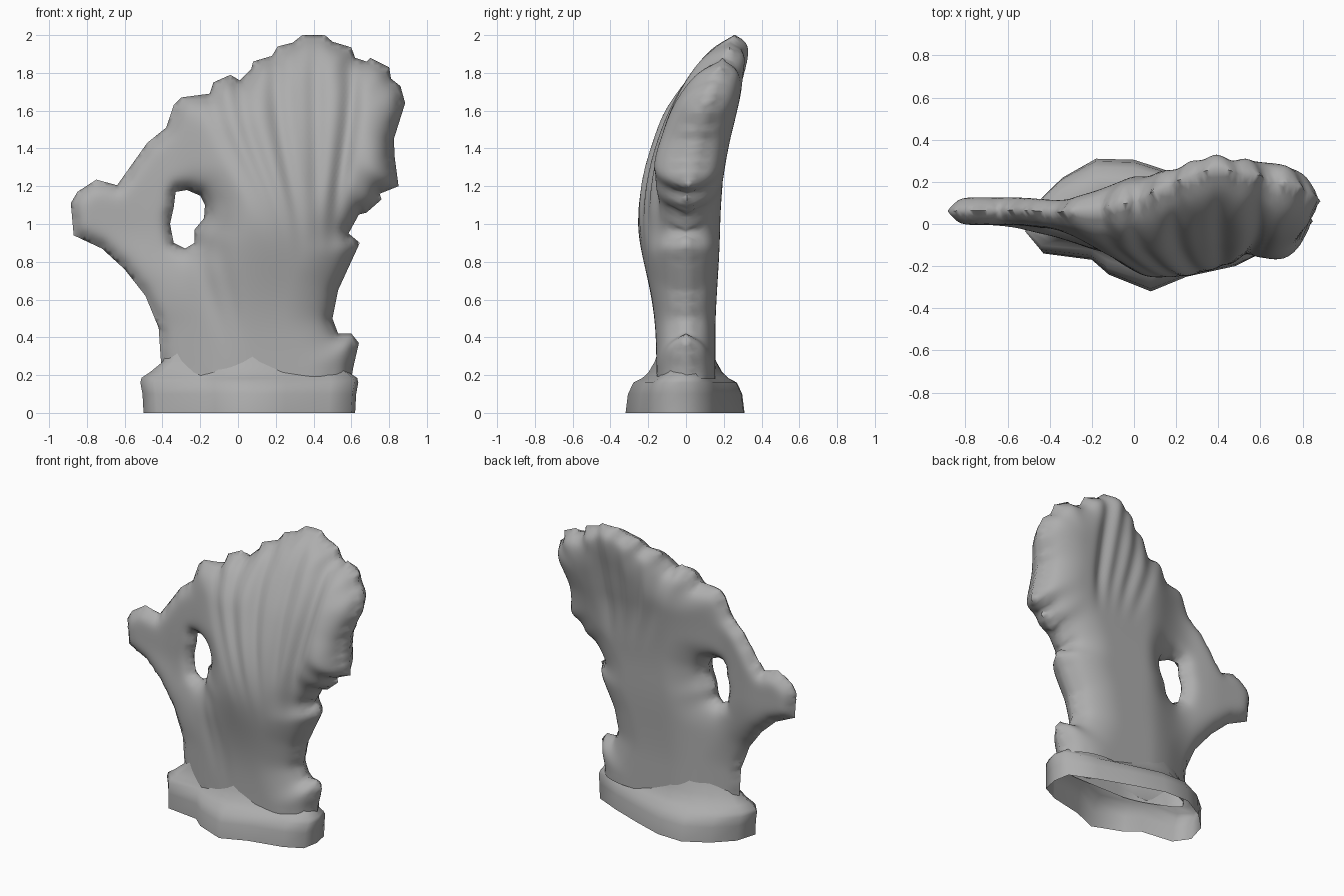
import bpy, bmesh, math
from mathutils import Vector
from mathutils.geometry import delaunay_2d_cdt

cube = bpy.data.objects.get("Cube")
if cube:
    bpy.data.objects.remove(cube, do_unlink=True)

# One plain stone colour
stone = bpy.data.materials.new("stone_grey")
stone.use_nodes = True
grey = (0.42, 0.42, 0.42, 1)
stone.diffuse_color = grey
stone.node_tree.nodes["Principled BSDF"].inputs["Base Color"].default_value = grey
stone.node_tree.nodes["Principled BSDF"].inputs["Roughness"].default_value = 0.8

# Fan silhouette, from the lower left round to the lower right
OUTLINE = [(-.4, .18), (-.41, .3), (-.42, .45), (-.49, .62), (-.6, .76), (-.72, .87), (-.87, .94),
           (-.885, 1.11), (-.85, 1.17), (-.75, 1.235), (-.64, 1.205), (-.48, 1.43), (-.38, 1.51),
           (-.34, 1.63), (-.3, 1.67), (-.15, 1.69), (-.13, 1.75), (-.04, 1.79), (.01, 1.76),
           (.07, 1.82), (.08, 1.86), (.18, 1.89), (.21, 1.94), (.29, 1.96), (.34, 2), (.46, 2),
           (.5, 1.965), (.6, 1.935), (.62, 1.88), (.68, 1.86), (.7, 1.88), (.8, 1.83), (.81, 1.77),
           (.86, 1.73), (.885, 1.64), (.825, 1.45), (.83, 1.35), (.85, 1.2), (.75, 1.16),
           (.76, 1.13), (.68, 1.06), (.64, 1.05), (.585, .95), (.645, .9), (.53, .65), (.5, .5),
           (.53, .42), (.6, .42), (.64, .37), (.61, .24), (.6, .18)]
HOLE = [(-.34, 1.09), (-.33, 1.17), (-.27, 1.18), (-.2, 1.15), (-.175, 1.1), (-.18, 1.03),
        (-.23, .97), (-.23, .9), (-.28, .87), (-.34, .9), (-.36, 1.0)]
STEP = 0.02


def smooth(v, low, high):
    t = min(max((v - low) / (high - low), 0), 1)
    return t * t * (3 - 2 * t)


def mix(a, b, t):
    return a + (b - a) * t


def bump(v, centre, width):
    return math.exp(-((v - centre) / width) ** 2)


def subdivide(loop):
    """Closed loop of points no further apart than the grid step."""
    points = []
    for a, b in zip(loop, loop[1:] + loop[:1]):
        a, b = Vector(a), Vector(b)
        count = max(1, round((b - a).length / STEP))
        points += [a.lerp(b, i / count) for i in range(count)]
    return points


def inside(p, loop):
    odd = False
    for a, b in zip(loop, loop[1:] + loop[:1]):
        if (a[1] > p.y) != (b[1] > p.y) and p.x < a[0] + (b[0] - a[0]) * (p.y - a[1]) / (b[1] - a[1]):
            odd = not odd
    return odd


def in_fan(p):
    return inside(p, OUTLINE) and not inside(p, HOLE)


# Rim segments: every edge except the open bottom one
RIM = [(Vector(a), Vector(b)) for a, b in
       list(zip(OUTLINE, OUTLINE[1:])) + list(zip(HOLE, HOLE[1:] + HOLE[:1]))]


def rim_distance(p):
    best = 9
    for a, b in RIM:
        d = b - a
        t = min(max((p - a).dot(d) / d.length_squared, 0), 1)
        best = min(best, (p - a - d * t).length_squared)
    return math.sqrt(best)


def folds(x, z, creases):
    """Depth of the pleats, which run together toward the stem."""
    u = 0.42 + (x - 0.42) / mix(0.4, 1, smooth(z, 0.8, 1.75))
    return sum(bump(u, c, 0.04) * w for c, w in creases)


FRONT_CREASES = ((-.14, .6), (.01, .9), (.2, 1.1), (.31, .3), (.41, .9), (.6, 1.5))
BACK_CREASES = ((.05, .5), (.2, .8), (.33, .8), (.46, 1.2))


def depth(p):
    """Front and back y of the fan at a point of the silhouette."""
    x, z = p
    # The sheet curls backward with height, most on the right
    curl = 0.27 * max((z - 0.9) / 1.1, 0) ** 2.3 * mix(0.3, 1, smooth(x, -.45, .4))
    centre = curl + 0.06 * smooth(-x, .1, .6) * smooth(z, .5, 1)
    stem = mix(0.08, 0.155, smooth(x, -.4, 0))
    sheet = mix(0.065, 0.18, smooth(x, -.4, .05)) * mix(1, 0.8, smooth(z, 1.5, 1.95))
    rise = smooth(z, .4, 1.0)
    half = mix(stem, sheet, rise)
    reach = mix(0.26, sheet * 1.35, rise)
    edge = 1 - min(rim_distance(p) / reach, 1)
    round_off = math.sqrt(max(1 - edge * edge, 0))
    # Swollen front, side lobe, pleats and stem grooves
    front = half + 0.085 * bump(z, 1.1, .42) * bump(x, .17, .28) + 0.05 * bump(x, .74, .1) * bump(z, 1.35, .2)
    front -= 0.045 * folds(x, z, FRONT_CREASES) * smooth(z, .75, 1.3)
    for offset, lean in ((-.13, .3), (-.04, .2)):
        front -= 0.02 * bump(z, .6, .22) * bump(x, offset - lean * (z - .6), .03)
    back = half - 0.04 * folds(x, z, BACK_CREASES) * smooth(z, 1.15, 1.5)
    return centre - front * round_off, centre + back * round_off


def finish(name, bm, angle):
    mesh = bpy.data.meshes.new(name)
    bm.to_mesh(mesh)
    bm.free()
    mesh.materials.append(stone)
    obj = bpy.data.objects.new(name, mesh)
    bpy.context.collection.objects.link(obj)
    bpy.ops.object.select_all(action='DESELECT')
    obj.select_set(True)
    bpy.context.view_layer.objects.active = obj
    bpy.ops.object.shade_smooth_by_angle(angle=math.radians(angle))


# Pleated fan: triangulated silhouette raised to a front and a back skin
points, edges = [], []
for loop in (subdivide(OUTLINE), subdivide(HOLE)):
    start, count = len(points), len(loop)
    points += loop
    edges += [(start + i, start + (i + 1) % count) for i in range(count)]
for row in range(10, 100):
    for col in range(-45, 45):
        p = Vector(((col + 0.5 * (row % 2)) * STEP, row * STEP))
        if in_fan(p) and rim_distance(p) > STEP * 0.5:
            points.append(p)
flat, _, tris, *_ = delaunay_2d_cdt(points, edges, [], 0, 1e-5)

bm = bmesh.new()
front_skin, back_skin = [], []
for p in flat:
    near, far = depth(p)
    v = bm.verts.new((p.x, near, p.y))
    front_skin.append(v)
    back_skin.append(v if far - near < 0.004 else bm.verts.new((p.x, far, p.y)))
for tri in tris:
    if in_fan(sum((flat[i] for i in tri), Vector((0, 0))) / 3):
        bm.faces.new([front_skin[i] for i in tri])
        if any(front_skin[i] != back_skin[i] for i in tri):
            bm.faces.new([back_skin[i] for i in reversed(tri)])
bmesh.ops.delete(bm, geom=[v for v in bm.verts if not v.link_faces], context='VERTS')
# Relax the depth only, so the silhouette keeps its shape
skin = [v for v in bm.verts if not v.is_boundary]
for _ in range(6):
    bmesh.ops.smooth_vert(bm, verts=skin, factor=0.5, use_axis_y=True)
finish("pleated_fan", bm, 75)

# Hollow base skirt, open underneath and drawn in to the stem
SKIRT = [(-.5, -.04), (-.43, -.14), (-.2, -.17), (-.12, -.24), (.08, -.32), (.25, -.25), (.48, -.2),
         (.6, -.14), (.62, -.03), (.6, .08), (.42, .16), (.2, .24), (0, .305), (-.18, .31),
         (-.34, .22), (-.46, .1)]
bm = bmesh.new()
rings = []
for z, sx, sy in ((0, 1, 1), (.1, 1.01, .96), (.16, 1.03, .87), (.185, 1.02, .72), (.215, .94, .62),
                  (.27, .82, .52), (.36, .74, .42)):
    rings.append([bm.verts.new((.06 + (x - .06) * sx, y * sy, z)) for x, y in SKIRT])
for low, high in zip(rings, rings[1:]):
    for i in range(len(SKIRT)):
        j = (i + 1) % len(SKIRT)
        bm.faces.new((low[i], low[j], high[j], high[i]))
finish("base_skirt", bm, 60)
